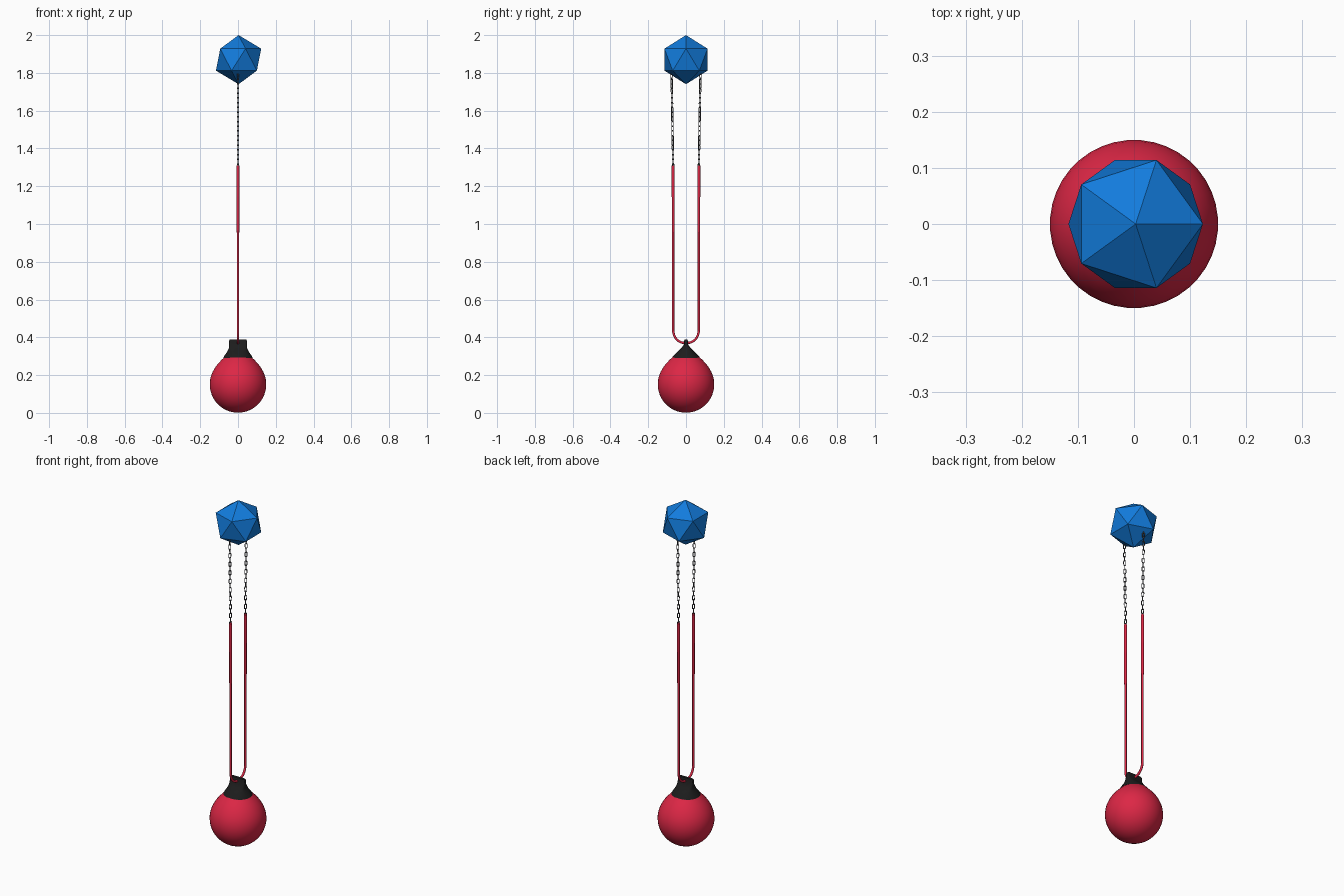
import bpy, bmesh, math
from mathutils import Vector, Matrix

if "Cube" in bpy.data.objects:
    bpy.data.objects.remove(bpy.data.objects["Cube"])


def material(name, col):
    m = bpy.data.materials.new(name)
    m.diffuse_color = (*col, 1)
    m.use_nodes = True
    m.node_tree.nodes["Principled BSDF"].inputs["Base Color"].default_value = m.diffuse_color
    return m


RED = material("red", (0.72, 0.02, 0.06))
BLUE = material("blue", (0.006, 0.2, 0.72))
BLACK = material("black", (0.012, 0.012, 0.012))
STEEL = material("steel", (0.08, 0.08, 0.09))


def finish(bm, name, mat, smooth=True):
    bmesh.ops.recalc_face_normals(bm, faces=bm.faces)
    for f in bm.faces:
        f.smooth = smooth
    me = bpy.data.meshes.new(name)
    bm.to_mesh(me)
    bm.free()
    ob = bpy.data.objects.new(name, me)
    bpy.context.collection.objects.link(ob)
    me.materials.append(mat)
    if smooth:
        bpy.ops.object.select_all(action='DESELECT')
        ob.select_set(True)
        bpy.context.view_layer.objects.active = ob
        bpy.ops.object.shade_smooth_by_angle(angle=math.radians(40))
    return ob


def loft(bm, rings):
    """Skin closed rings of points, capping both ends."""
    vs = [[bm.verts.new(p) for p in r] for r in rings]
    n = len(vs[0])
    for a, b in zip(vs, vs[1:]):
        for i in range(n):
            j = (i + 1) % n
            bm.faces.new((a[i], a[j], b[j], b[i]))
    bm.faces.new(vs[0])
    bm.faces.new(vs[-1])


def oval(rx, ry, z, power=1.0, n=32):
    """Superellipse ring: power below 1 makes it boxier."""
    out = []
    for i in range(n):
        a = 2 * math.pi * (i + 0.5) / n
        c, s = math.cos(a), math.sin(a)
        out.append((rx * math.copysign(abs(c) ** power, c),
                    ry * math.copysign(abs(s) ** power, s), z))
    return out


def tube(bm, path, radii, sides=10):
    """Round tube along a path in the YZ plane."""
    rings = []
    for i, p in enumerate(path):
        t = (path[min(i + 1, len(path) - 1)] - path[max(i - 1, 0)]).normalized()
        side = Vector((1, 0, 0))
        up = t.cross(side)
        rings.append([p + radii[i] * (side * math.cos(a) + up * math.sin(a))
                      for a in (2 * math.pi * k / sides for k in range(sides))])
    loft(bm, rings)


# faceted handle
bm = bmesh.new()
bmesh.ops.create_icosphere(bm, subdivisions=1, radius=1, matrix=Matrix.Translation((0.003, 0, 1.87)) @ Matrix.Diagonal((0.134, 0.134, 0.13, 1)))
finish(bm, "faceted_handle", BLUE, False)

# drop-shaped ball: round below, tapering into the cap
bm = bmesh.new()
profile = [(0.15 * math.sin(a), 0.155 - 0.15 * math.cos(a))
           for a in (math.radians(d) for d in range(4, 117, 8))]
profile += [(0.122, 0.244), (0.105, 0.266), (0.088, 0.284), (0.072, 0.299)]
loft(bm, [oval(r, r, z - 0.004, n=40) for r, z in profile])
finish(bm, "ball", RED)

# cap blending from round collar to flat tab
bm = bmesh.new()
loft(bm, [oval(0.078, 0.075, 0.291), oval(0.074, 0.070, 0.30),
          oval(0.057, 0.043, 0.325, 0.8), oval(0.049, 0.028, 0.34, 0.5),
          oval(0.048, 0.012, 0.36, 0.35), oval(0.048, 0.010, 0.382, 0.3),
          oval(0.044, 0.008, 0.388, 0.3)])
finish(bm, "cap_with_tab", BLACK)

# cord loop passing through the tab
Y = 0.068
bm = bmesh.new()
path = [Vector((0, -Y, 1.30))]
for i in range(25):
    a = math.pi * i / 24
    path.append(Vector((0, -Y * math.copysign(abs(math.cos(a)) ** 0.85, math.cos(a)),
                        0.44 - 0.07 * math.sin(a))))
path.append(Vector((0, Y, 1.30)))
tube(bm, path, [0.0065] * len(path))
finish(bm, "cord_loop", RED)

# thicker sleeves at the cord ends
bm = bmesh.new()
for s in (-1, 1):
    tube(bm, [Vector((0, s * Y, z)) for z in (0.955, 0.965, 1.14, 1.15, 1.31)],
         [0.0065, 0.0075, 0.0075, 0.0085, 0.0085])
finish(bm, "cord_sleeves", RED)


# chains of alternating links
def link(bm, origin, turn, half=0.009, r=0.0058, wire=0.0021, n=16, m=6):
    rings = []
    for i in range(n):
        a = 2 * math.pi * i / n
        d = Vector((math.cos(a), 0, math.sin(a)))
        c = d * r + Vector((0, 0, half if math.sin(a) >= 0 else -half))
        rings.append([bm.verts.new(origin + turn @ (c + wire * (
            d * math.cos(b) + Vector((0, 1, 0)) * math.sin(b))))
            for b in (2 * math.pi * k / m for k in range(m))])
    for i in range(n):
        p, q = rings[i], rings[(i + 1) % n]
        for k in range(m):
            l = (k + 1) % m
            bm.faces.new((p[k], p[l], q[l], q[k]))


COUNT = 22
for s, side in ((-1, "front"), (1, "back")):
    bm = bmesh.new()
    for i in range(COUNT):
        t = i / (COUNT - 1)
        turn = Matrix.Rotation(math.radians(45 + 90 * (i % 2)), 3, 'Z')
        link(bm, Vector((0, s * (Y + 0.009 * t), 1.305 + 0.525 * t)), turn)
    finish(bm, side + "_chain", STEEL)
